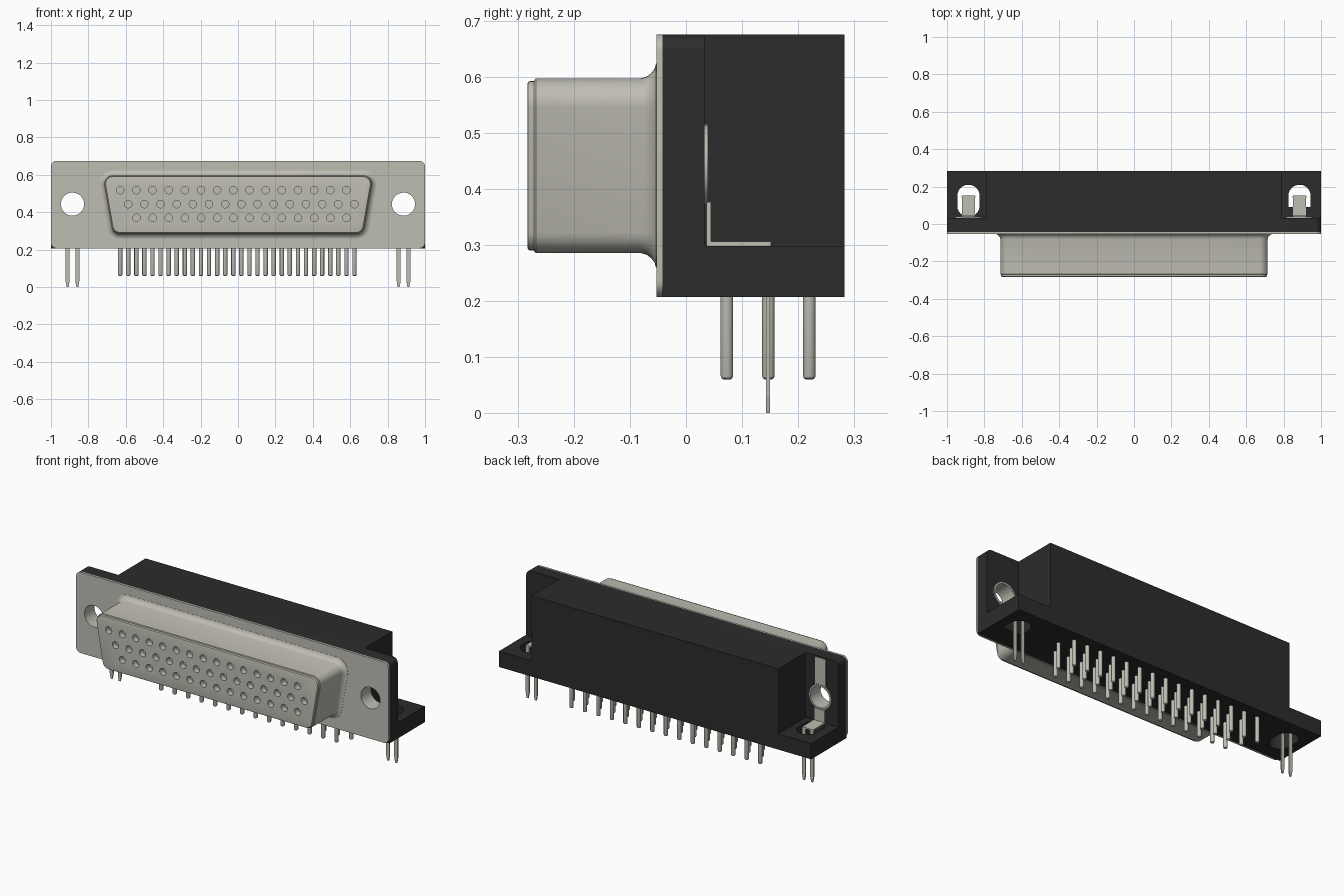
import bpy, bmesh, math
from mathutils import Vector

cube = bpy.data.objects.get("Cube")
if cube:
    bpy.data.objects.remove(cube, do_unlink=True)


def material(name, rgb, rough):
    m = bpy.data.materials.new(name)
    m.use_nodes = True
    m.diffuse_color = (*rgb, 1)
    bsdf = m.node_tree.nodes["Principled BSDF"]
    bsdf.inputs["Base Color"].default_value = (*rgb, 1)
    bsdf.inputs["Roughness"].default_value = rough
    return m


METAL = material("warm grey metal", (0.52, 0.51, 0.45), 0.5)
PLASTIC = material("black plastic", (0.025, 0.025, 0.025), 0.6)


def build(name, lofts, mat):
    """One object from capped lofts; each loft is a list of point rings."""
    bm = bmesh.new()
    for rings in lofts:
        vs = [[bm.verts.new(p) for p in ring] for ring in rings]
        n = len(vs[0])
        for a, b in zip(vs, vs[1:]):
            for i in range(n):
                j = (i + 1) % n
                bm.faces.new((a[i], a[j], b[j], b[i]))
        bm.faces.new(vs[0][::-1])
        bm.faces.new(vs[-1])
    bmesh.ops.recalc_face_normals(bm, faces=bm.faces)
    me = bpy.data.meshes.new(name)
    bm.to_mesh(me)
    bm.free()
    me.materials.append(mat)
    ob = bpy.data.objects.new(name, me)
    bpy.context.collection.objects.link(ob)
    return ob


def activate(ob):
    bpy.ops.object.select_all(action='DESELECT')
    ob.select_set(True)
    bpy.context.view_layer.objects.active = ob


def cut(ob, lofts):
    """Subtract lofted solids and remove the cutter."""
    tool = build("cutter", lofts, ob.data.materials[0])
    tool.hide_render = True
    mod = ob.modifiers.new("cut", 'BOOLEAN')
    mod.operation, mod.solver, mod.object = 'DIFFERENCE', 'EXACT', tool
    activate(ob)
    bpy.ops.object.modifier_apply(modifier=mod.name)
    bpy.data.objects.remove(tool, do_unlink=True)


def smooth(ob):
    activate(ob)
    bpy.ops.object.shade_smooth_by_angle(angle=math.radians(35))


def along_y(outline, y0, y1):
    return [[(x, y, z) for x, z in outline] for y in (y0, y1)]


def along_z(outline, z0, z1):
    return [[(x, y, z) for x, y in outline] for z in (z0, z1)]


def arc(cx, cy, r, a0, a1, n=8):
    return [(cx + r * math.cos(math.radians(a0 + (a1 - a0) * i / n)),
             cy + r * math.sin(math.radians(a0 + (a1 - a0) * i / n))) for i in range(n + 1)]


def circle(cx, cy, r, n=32):
    return arc(cx, cy, r, 0, 360, n)[:-1]


def rect(x0, x1, y0, y1):
    return [(x0, y0), (x1, y0), (x1, y1), (x0, y1)]


def box(x0, x1, y0, y1, z0, z1):
    return along_z(rect(x0, x1, y0, y1), z0, z1)


def rounded(x0, x1, z0, z1, r):
    return (arc(x1 - r, z1 - r, r, 0, 90) + arc(x0 + r, z1 - r, r, 90, 180)
            + arc(x0 + r, z0 + r, r, 180, 270) + arc(x1 - r, z0 + r, r, 270, 360))


def d_outline(off):
    """Rounded trapezoid, wider at the top, grown by off."""
    r, t = 0.045 + off, 10
    return (arc(0.67, 0.552, r, -t, 90) + arc(-0.67, 0.552, r, 90, 180 + t)
            + arc(-0.631, 0.33, r, 180 + t, 270) + arc(0.631, 0.33, r, 270, 360 - t))


BOTTOM, TOP, HOLE_X, HOLE_Z = 0.207, 0.675, 0.885, 0.443
PITCH = 0.0864
# contact rows: first x, count, socket height, pin depth
ROWS = [(-0.63, 15, 0.518, 0.22), (-0.587, 15, 0.443, 0.147), (-0.543, 14, 0.37, 0.073)]

# front flange with two mounting holes
flange = build("front_flange", [along_y(rounded(-1, 1, BOTTOM, TOP, 0.03), -0.0525, -0.042)], METAL)
cut(flange, [along_y(circle(s * HOLE_X, HOLE_Z, 0.062), -0.1, 0.1) for s in (-1, 1)])
smooth(flange)

# connector shell: flared root, straight wall, stepped and rounded nose
steps = [(-0.046, 0.026), (-0.0535, 0.026), (-0.056, 0.017), (-0.062, 0.009), (-0.07, 0.003),
         (-0.08, 0.0), (-0.268, 0.0), (-0.271, -0.003), (-0.271, -0.005),
         (-0.279, -0.005), (-0.282, -0.007), (-0.283, -0.011)]
shell = build("connector_shell", [[[(x, y, z) for x, z in d_outline(o)] for y, o in steps]], METAL)
cut(shell, [along_y(circle(x0 + i * PITCH, z, 0.02, 20), -0.3, -0.25)
            for x0, n, z, _ in ROWS for i in range(n)])
smooth(shell)

# plastic plate behind the flange, rounded only at the top corners
plate_outline = (arc(0.97, TOP - 0.03, 0.03, 0, 90) + arc(-0.97, TOP - 0.03, 0.03, 90, 180)
                 + [(-1, BOTTOM), (1, BOTTOM)])
plate = build("back_plate", [along_y(plate_outline, -0.042, 0.033)], PLASTIC)
cut(plate, [along_y(circle(s * HOLE_X, HOLE_Z, 0.07), -0.1, 0.1) for s in (-1, 1)])
smooth(plate)

# main housing block
build("housing_block", [box(-0.79, 0.79, 0.033, 0.283, BOTTOM, TOP)], PLASTIC)

for s, side in ((1, "left"), (-1, "right")):
    cx = s * HOLE_X
    # low wing with a slot for the board lock
    wing = build(side + "_wing", [box(*sorted((s * 0.79, s)), 0.033, 0.283, BOTTOM, 0.298)], PLASTIC)
    slot = arc(cx, 0.15, 0.06, 0, 180, 12)
    slot += [(cx - 0.06, 0.09), (cx + 0.06, 0.09)] if s > 0 else arc(cx, 0.098, 0.06, 180, 360, 12)
    cut(wing, [along_z(slot, 0.1, 0.4)])
    smooth(wing)

    # threaded barrel lining the mounting hole
    barrel = build(side + "_barrel", [along_y(circle(cx, HOLE_Z, 0.072), -0.043, 0.039)], METAL)
    cut(barrel, [along_y(circle(cx, HOLE_Z, 0.062), -0.1, 0.1)])
    smooth(barrel)

    # board lock: bent strip with two tapered prongs
    parts = [box(cx - 0.035, cx + 0.035, 0.037, 0.045, 0.298, 0.376),
             box(cx - 0.035, cx + 0.035, 0.037, 0.152, 0.298, 0.306)]
    if s < 0:
        parts.append(box(cx - 0.035, cx + 0.035, 0.03, 0.036, 0.508, 0.668))
    for px in (cx - 0.026, cx + 0.026):
        parts.append([[(x, y, z) for x, y in rect(px - w, px + w, 0.143, 0.15)]
                      for z, w in ((0.3, 0.0105), (0.03, 0.0105), (0.0, 0.005))])
    build(side + "_board_lock", parts, METAL)

# solder pins with rounded tips, three staggered rows
for (x0, n, _, y), label in zip(ROWS, ("rear", "middle", "front")):
    pins = [[[(px, py, z) for px, py in circle(x0 + i * PITCH, y, r, 14)]
             for z, r in ((0.22, 0.0115), (0.066, 0.0115), (0.062, 0.010), (0.06, 0.007))]
            for i in range(n)]
    smooth(build(label + "_pins", pins, METAL))
